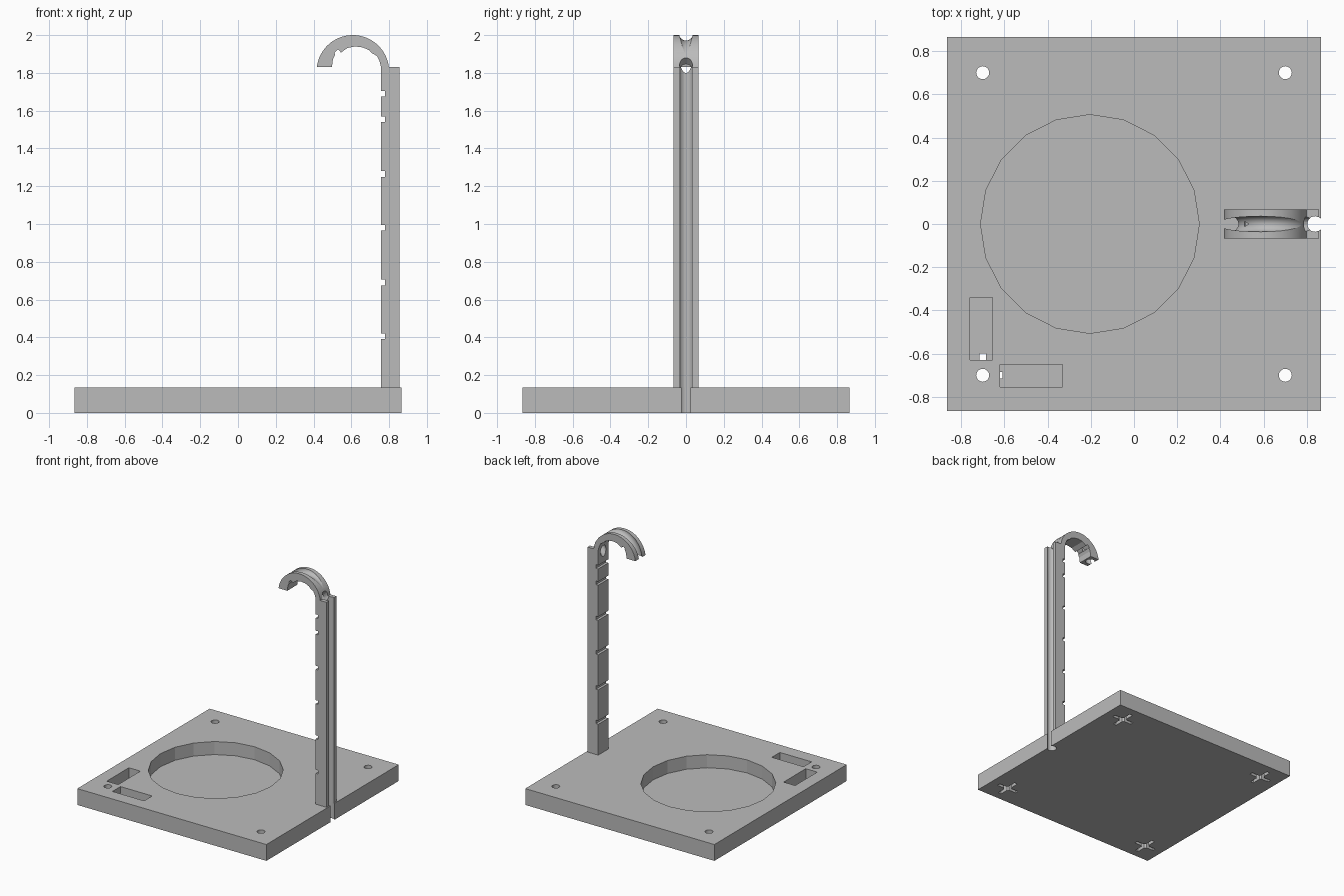
import bpy, bmesh, math
from mathutils import Matrix, Vector

cube = bpy.data.objects.get("Cube")
if cube:
    bpy.data.objects.remove(cube)

grey = bpy.data.materials.new("plain grey")
grey.use_nodes = True
grey.diffuse_color = (0.5, 0.5, 0.5, 1)
grey.node_tree.nodes["Principled BSDF"].inputs["Base Color"].default_value = grey.diffuse_color


def finish(name, bm):
    bmesh.ops.recalc_face_normals(bm, faces=bm.faces)
    mesh = bpy.data.meshes.new(name)
    bm.to_mesh(mesh)
    bm.free()
    ob = bpy.data.objects.new(name, mesh)
    mesh.materials.append(grey)
    bpy.context.collection.objects.link(ob)
    return ob


def box(name, x0, x1, y0, y1, z0, z1):
    bm = bmesh.new()
    mid = Vector((x0 + x1, y0 + y1, z0 + z1)) / 2
    size = Matrix.Diagonal((x1 - x0, y1 - y0, z1 - z0, 1))
    bmesh.ops.create_cube(bm, size=1, matrix=Matrix.Translation(mid) @ size)
    return finish(name, bm)


def cylinder(name, centre, radius, depth, sides=24, tilt=0):
    bm = bmesh.new()
    place = Matrix.Translation(centre) @ Matrix.Rotation(tilt, 4, 'Y')
    bmesh.ops.create_cone(bm, cap_ends=True, segments=sides, radius1=radius,
                          radius2=radius, depth=depth, matrix=place)
    return finish(name, bm)


def cut(ob, cutters):
    for c in cutters:
        m = ob.modifiers.new(c.name, 'BOOLEAN')
        m.operation, m.solver, m.object = 'DIFFERENCE', 'EXACT', c
    bpy.context.view_layer.update()
    deps = bpy.context.evaluated_depsgraph_get()
    mesh = bpy.data.meshes.new_from_object(ob.evaluated_get(deps))
    ob.modifiers.clear()
    ob.data = mesh
    for c in cutters:
        bpy.data.objects.remove(c)
    bpy.ops.object.select_all(action='DESELECT')
    ob.select_set(True)
    bpy.context.view_layer.objects.active = ob
    bpy.ops.object.shade_smooth_by_angle(angle=math.radians(17))


# Dimensions shared by the parts
HALF, TOP = 0.865, 0.135
FLOOR = 0.027
POST_IN, POST_OUT, POST_TOP = 0.757, 0.855, 1.83
WIRE_X, WIRE_R = 0.838, 0.036

# Base plate with round recess, two pockets, wire channel and mounting holes
base = box("base_plate", -HALF, HALF, -HALF, HALF, 0, TOP)
cutters = [
    cylinder("recess", (-0.204, 0, FLOOR + 0.1), 0.506, 0.2, 20),
    box("pocket_long", -0.76, -0.655, -0.63, -0.34, FLOOR, 0.2),
    box("pocket_wide", -0.62, -0.33, -0.755, -0.65, FLOOR, 0.2),
    cylinder("base_channel", (WIRE_X, 0, 0), WIRE_R, 1),
]
for x in (-0.7, 0.7):
    for y in (-0.7, 0.7):
        cutters += [
            cylinder("mount_hole", (x, y, 0), 0.03, 1),
            box("slot_x", x - 0.092, x + 0.092, y - 0.014, y + 0.014, -0.1, 0.06),
            box("slot_y", x - 0.014, x + 0.014, y - 0.1, y + 0.1, -0.1, 0.06),
        ]
cut(base, cutters)

# Post with tie notches, continuing into the curved hook, as one side profile
outline = [(POST_OUT, TOP), (POST_OUT, POST_TOP)]
cx, cz, rad = 0.608, 1.808, 0.192
start = math.asin((POST_TOP - cz) / rad)
steps = 32
for i in range(steps + 1):
    a = start + (math.pi - 2 * start) * i / steps
    outline.append((cx + rad * math.cos(a), cz + rad * math.sin(a)))
outline += [(0.497, 1.83), (0.503, 1.875), (0.515, 1.898), (0.51, 1.905),
            (0.53, 1.925), (0.545, 1.908), (0.58, 1.932), (0.62, 1.94),
            (0.66, 1.935), (0.695, 1.92), (0.705, 1.907), (0.735, 1.89),
            (0.75, 1.86), (POST_IN, 1.83)]
for z in (1.69, 1.555, 1.265, 0.98, 0.69, 0.405):
    outline += [(POST_IN, z + 0.015), (POST_IN + 0.021, z + 0.015),
                (POST_IN + 0.021, z - 0.015), (POST_IN, z - 0.015)]
outline.append((POST_IN, TOP))

bm = bmesh.new()
face = bm.faces.new([bm.verts.new((x, -0.066, z)) for x, z in outline])
side = bmesh.ops.extrude_face_region(bm, geom=[face])
bmesh.ops.translate(bm, vec=(0, 0.132, 0),
                    verts=[v for v in side["geom"] if isinstance(v, bmesh.types.BMVert)])
post = finish("post_and_hook", bm)

# Wire groove: up the back of the post and round the hook
bpy.ops.mesh.primitive_torus_add(location=(0.643, 0, 1.81), rotation=(math.pi / 2, 0, 0),
                                 major_radius=0.197, minor_radius=WIRE_R,
                                 major_segments=64, minor_segments=24)
ring = bpy.context.object
ring.name = "hook_groove"
ring.data.materials.append(grey)
cut(ring, [box("lower_half", 0, 1.2, -0.3, 0.3, 1, 1.8)])
cut(post, [
    ring,
    cylinder("post_channel", (WIRE_X, 0, 0.85), WIRE_R, 1.97),
    cylinder("wire_hole", (0.78, 0, 1.825), 0.034, 0.2, 24, math.radians(45)),
])
